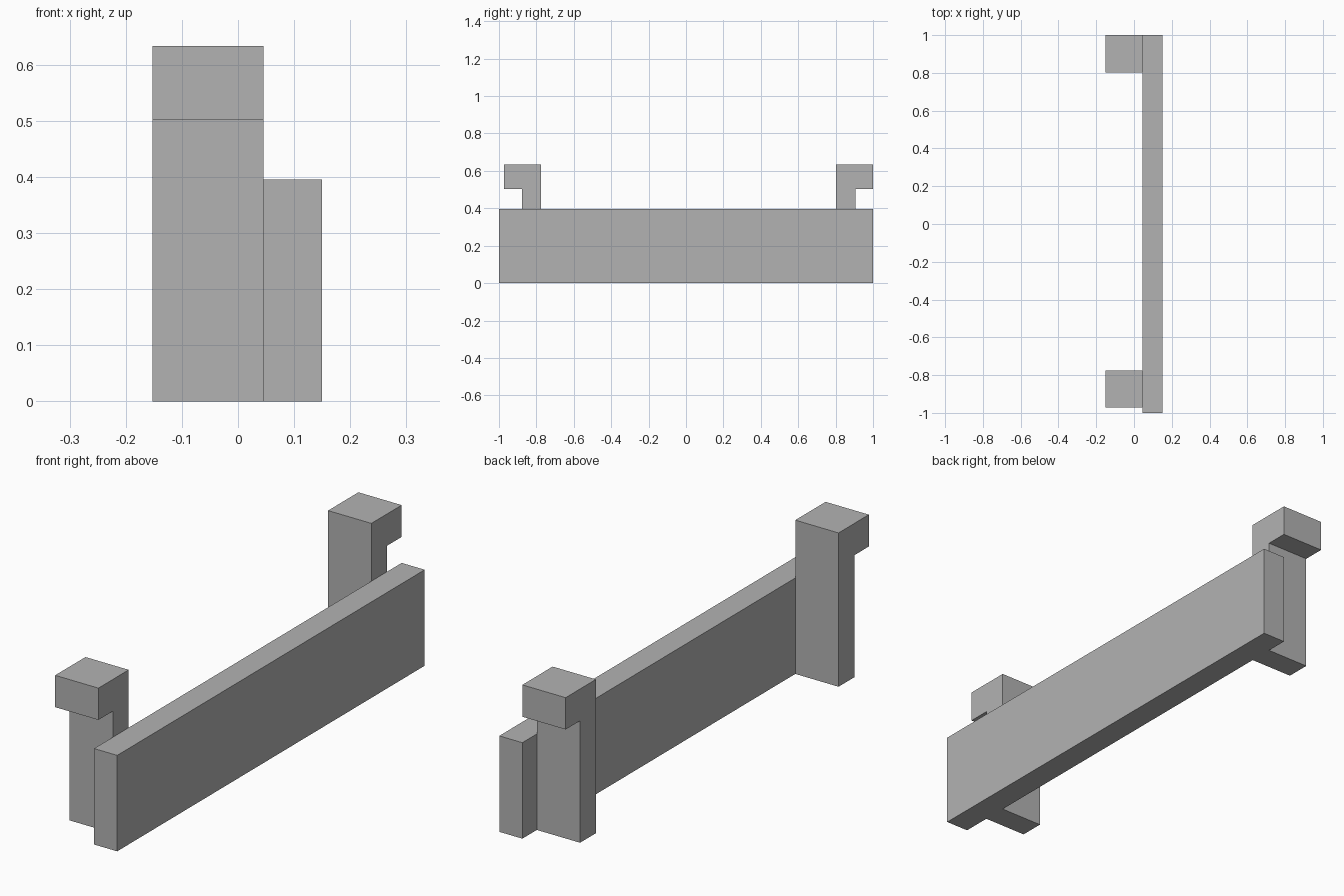
import bpy
import bmesh

cube = bpy.data.objects.get("Cube")
if cube:
    bpy.data.objects.remove(cube, do_unlink=True)

grey = bpy.data.materials.new("plain grey")
grey.use_nodes = True
colour = (0.45, 0.45, 0.45, 1)
grey.diffuse_color = colour
grey.node_tree.nodes["Principled BSDF"].inputs["Base Color"].default_value = colour


def extrude_profile(name, profile, x0, x1):
    """Extrude a closed (y, z) outline along x."""
    bm = bmesh.new()
    face = bm.faces.new([bm.verts.new((x0, y, z)) for y, z in profile])
    moved = bmesh.ops.extrude_face_region(bm, geom=[face])["geom"]
    verts = [v for v in moved if isinstance(v, bmesh.types.BMVert)]
    bmesh.ops.translate(bm, verts=verts, vec=(x1 - x0, 0, 0))
    bmesh.ops.recalc_face_normals(bm, faces=bm.faces)
    mesh = bpy.data.meshes.new(name)
    bm.to_mesh(mesh)
    bm.free()
    mesh.materials.append(grey)
    obj = bpy.data.objects.new(name, mesh)
    bpy.context.collection.objects.link(obj)
    return obj


# Long upright board
LEFT, JOINT, RIGHT = 0.15, 0.045, -0.152
extrude_profile("long_board", [(-1, 0), (1, 0), (1, 0.395), (-1, 0.395)], JOINT, LEFT)

# Hooked posts, each with its head overhanging outwards
STEM, HEAD, UNDERSIDE, TOP = 0.103, 0.197, 0.502, 0.633
for name, inner, side in (("front_post", -0.775, -1), ("back_post", 0.803, 1)):
    outline = [(0, 0), (STEM, 0), (STEM, UNDERSIDE),
               (HEAD, UNDERSIDE), (HEAD, TOP), (0, TOP)]
    extrude_profile(name, [(inner + side * d, z) for d, z in outline], RIGHT, JOINT)
